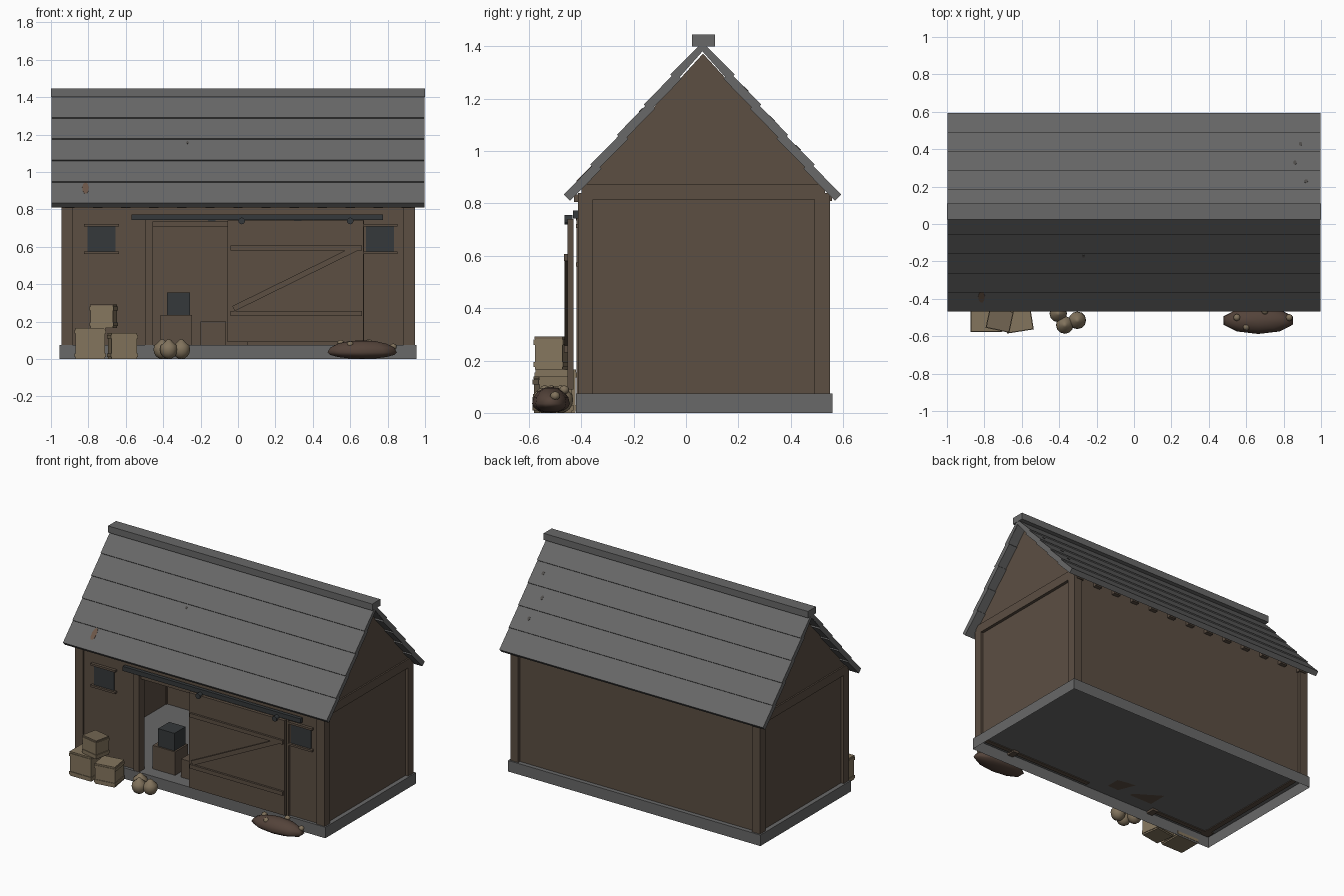
import bpy, bmesh, math
from mathutils import Matrix, Vector

if "Cube" in bpy.data.objects:
    bpy.data.objects.remove(bpy.data.objects["Cube"])


def material(name, rgb):
    m = bpy.data.materials.new(name)
    m.diffuse_color = (*rgb, 1)
    m.use_nodes = True
    m.node_tree.nodes["Principled BSDF"].inputs["Base Color"].default_value = m.diffuse_color
    return m


GREY = material("grey slate and stone", (0.138, 0.138, 0.138))
WOOD = material("brown timber", (0.106, 0.077, 0.055))
IRON = material("dark iron", (0.035, 0.04, 0.043))
TAN = material("tan crate wood", (0.23, 0.178, 0.11))
OLD = material("old crate wood", (0.17, 0.13, 0.085))
CLOTH = material("sack cloth", (0.22, 0.17, 0.108))
EARTH = material("dark earth", (0.088, 0.056, 0.042))
RUST = material("rust stain", (0.15, 0.095, 0.065))
MOSS = material("dark stain", (0.08, 0.075, 0.07))

CY = 0.065                      # y of the ridge line


def finish(name, bm, mat, smooth=False):
    bmesh.ops.recalc_face_normals(bm, faces=bm.faces)
    me = bpy.data.meshes.new(name)
    bm.to_mesh(me)
    bm.free()
    me.materials.append(mat)
    for p in me.polygons:
        p.use_smooth = smooth
    ob = bpy.data.objects.new(name, me)
    bpy.context.collection.objects.link(ob)
    return ob


def box(name, x, y, z, mat, rot=0, axis='Z', open_bottom=False):
    """Box from three (low, high) ranges, turned about its own centre."""
    c = Vector([(a + b) / 2 for a, b in (x, y, z)])
    s = [b - a for a, b in (x, y, z)]
    bm = bmesh.new()
    bmesh.ops.create_cube(bm, size=1, matrix=Matrix.Translation(c)
                          @ Matrix.Rotation(rot, 4, axis) @ Matrix.Diagonal((*s, 1)))
    if open_bottom:
        bm.normal_update()
        low = [f for f in bm.faces if f.normal.z < -0.9]
        bmesh.ops.delete(bm, geom=low, context='FACES_ONLY')
    return finish(name, bm, mat)


def prism(name, pts, x0, x1, mat):
    """Extrude a (y, z) outline along x."""
    bm = bmesh.new()
    f = bm.faces.new([bm.verts.new((x0, y, z)) for y, z in pts])
    bmesh.ops.duplicate(bm, geom=[f])
    ext = bmesh.ops.extrude_face_region(bm, geom=[f])["geom"]
    bmesh.ops.translate(bm, vec=(x1 - x0, 0, 0),
                        verts=[v for v in ext if isinstance(v, bmesh.types.BMVert)])
    bmesh.ops.remove_doubles(bm, verts=bm.verts, dist=1e-5)
    return finish(name, bm, mat)


def ball(name, c, s, mat, seg=12, rings=8, pinch=False, flat=1.0):
    bm = bmesh.new()
    bmesh.ops.create_uvsphere(bm, u_segments=seg, v_segments=rings, radius=1)
    for v in bm.verts:
        if pinch and v.co.z > 0.5:          # tied neck of a sack
            v.co.x *= 0.65
            v.co.y *= 0.65
        if v.co.z < 0:                      # settled underside
            v.co.z *= flat
        v.co = Vector((v.co.x * s[0], v.co.y * s[1], v.co.z * s[2])) + Vector(c)
    return finish(name, bm, mat, True)


# foundation, open underneath, also the floor inside
box("foundation", (-0.955, 0.955), (-0.42, 0.56), (0, 0.075), GREY, open_bottom=True)

# corner posts, side walls and gables
for sx, side in ((-1, "left"), (1, "right")):
    xr = lambda a, b: tuple(sorted((sx * a, sx * b)))
    box(side + "_front_post", xr(0.885, 0.945), (-0.413, -0.355), (0.07, 0.84), WOOD)
    box(side + "_back_post", xr(0.885, 0.945), (0.49, 0.55), (0.07, 0.84), WOOD)
    box(side + "_wall", xr(0.89, 0.925), (-0.39, 0.52), (0.07, 0.84), WOOD)
    box(side + "_tie_beam", xr(0.885, 0.945), (-0.40, 0.53), (0.815, 0.875), WOOD)
    prism(side + "_gable", [(CY - 0.465, 0.865), (CY + 0.465, 0.865), (CY, 1.372)],
          sx * 0.90, sx * 0.935, WOOD)

# back wall and front wall around the doorway
box("back_wall", (-0.9, 0.9), (0.50, 0.53), (0.07, 0.85), WOOD)
box("front_wall_left", (-0.9, -0.455), (-0.40, -0.37), (0.07, 0.85), WOOD)
box("front_wall_right", (0.05, 0.9), (-0.40, -0.37), (0.07, 0.85), WOOD)
box("front_wall_top", (-0.46, 0.06), (-0.40, -0.37), (0.705, 0.85), WOOD)
box("door_post_left", (-0.497, -0.455), (-0.418, -0.36), (0.06, 0.745), WOOD)
box("door_post_right", (0.632, 0.674), (-0.418, -0.36), (0.06, 0.745), WOOD)
box("door_header", (-0.455, 0.632), (-0.412, -0.36), (0.735, 0.768), WOOD)

# rafter ends under both eaves
for i in range(13):
    x = -0.9 + i * 0.15
    box("front_rafter_end", (x - 0.025, x + 0.025), (-0.427, -0.39), (0.806, 0.835), WOOD)
    box("back_rafter_end", (x - 0.025, x + 0.025), (0.52, 0.557), (0.81, 0.835), WOOD)

# roof: five overlapping rows of boards on each slope, over a thin deck
A = math.radians(45.5)
ROW_D, ROW_Z = 0.1018, 0.1145


def row_start(k):
    return 0.53 - ROW_D * k, 0.834 + ROW_Z * k


for s, side in ((-1, "front"), (1, "back")):
    for k in range(5):
        d, z = row_start(k)
        n, t = 0.172, 0.034
        up = (-math.cos(A), math.sin(A))
        inn = (-math.sin(A), -math.cos(A))
        pts = [(d, z), (d + up[0] * n, z + up[1] * n),
               (d + up[0] * n + inn[0] * t, z + up[1] * n + inn[1] * t),
               (d + inn[0] * t, z + inn[1] * t)]
        if k == 4:                          # stop at the ridge
            pts[1:3] = [(0.0, z + d * math.tan(A)), (0.0, 1.385)]
        prism(f"{side}_roof_row", [(CY - 0.002 + s * a, b) for a, b in pts],
              -0.998, 0.998, GREY)
    deck = [(0.505, 0.811), (0.515, 0.825), (0, 1.395), (0, 1.381)]
    prism(f"{side}_roof_deck", [(CY - 0.002 + s * a, b) for a, b in deck],
          -0.996, 0.996, GREY)
box("ridge_cap", (-1, 1), (0.023, 0.11), (1.40, 1.445), GREY)

# stains on the roof boards
for x, d, s, r, l, m in ((-0.815, 0.453, -1, 0.018, 0.042, RUST),
                         (-0.27, 0.235, -1, 0.007, 0.01, MOSS),
                         (0.86, 0.265, 1, 0.009, 0.016, MOSS),
                         (0.89, 0.365, 1, 0.009, 0.014, MOSS),
                         (0.92, 0.165, 1, 0.01, 0.014, MOSS)):
    k = int((0.53 - d) / ROW_D)
    d0, z0 = row_start(k)
    bm = bmesh.new()
    bmesh.ops.create_cone(bm, cap_ends=True, segments=9, radius1=1, radius2=1, depth=0.004,
                          matrix=Matrix.Translation((x, CY - 0.002 + s * d,
                                                     z0 + (d0 - d) * math.tan(A)))
                          @ Matrix.Rotation(-s * A, 4, 'X') @ Matrix.Diagonal((r, l, 1, 1)))
    finish("roof_stain", bm, m)

# windows with head and sill boards
for a, b in ((-0.805, -0.655), (0.685, 0.835)):
    box("window_pane", (a, b), (-0.406, -0.397), (0.572, 0.712), IRON)
    for z in (0.707, 0.56):
        box("window_board", (a - 0.018, b + 0.018), (-0.42, -0.395), (z, z + 0.014), WOOD)

# sliding door with Z brace
box("door", (-0.055, 0.67), (-0.452, -0.43), (0.09, 0.74), WOOD)
for z0, z1 in ((0.58, 0.607), (0.23, 0.257)):
    box("door_rail", (-0.04, 0.663), (-0.466, -0.45), (z0, z1), WOOD)
box("door_brace", (-0.062, 0.672), (-0.465, -0.45), (0.416, 0.446), WOOD,
    -math.atan2(0.315, 0.64), 'Y')

# track, brackets and rollers
box("door_track", (-0.57, 0.775), (-0.432, -0.408), (0.742, 0.773), IRON)
for x in (-0.14, 0.32):
    box("track_bracket", (x - 0.02, x + 0.02), (-0.42, -0.39), (0.735, 0.765), IRON)
for x in (0.02, 0.6):
    bm = bmesh.new()
    bmesh.ops.create_cone(bm, cap_ends=True, segments=12, radius1=0.018, radius2=0.018,
                          depth=0.03, matrix=Matrix.Translation((x, -0.449, 0.738))
                          @ Matrix.Rotation(math.pi / 2, 4, 'X'))
    finish("door_roller", bm, IRON)

# goods inside the doorway
box("inside_chest", (-0.415, -0.245), (-0.33, -0.19), (0.075, 0.235), WOOD)
box("inside_iron_box", (-0.38, -0.257), (-0.32, -0.20), (0.235, 0.355), IRON)
box("inside_small_chest", (-0.2, -0.065), (-0.33, -0.21), (0.075, 0.2), WOOD)


# crates outside: body with a top and a bottom band
def crate(cx, cy, z, w, d, h, rot, mat):
    r = math.radians(rot)
    parts = (("crate_body", 0.004, 0, h, TAN),
             ("crate_lower_band", 0, 0.01, 0.03, TAN),
             ("crate_upper_band", 0, h - 0.03, h - 0.01, TAN),
             ("crate_lid", 0.003, h - 0.008, h + 0.001, mat))
    for name, i, a, b, m in parts:
        box(name, (cx - w / 2 + i, cx + w / 2 - i), (cy - d / 2 + i, cy + d / 2 - i),
            (z + a, z + b), m, r)


crate(-0.79, -0.498, 0, 0.168, 0.16, 0.165, 0, TAN)
crate(-0.618, -0.508, 0, 0.145, 0.135, 0.138, 9, TAN)
crate(-0.718, -0.512, 0.165, 0.13, 0.115, 0.125, -12, OLD)

# three tied sacks
for x, y in ((-0.405, -0.478), (-0.37, -0.54), (-0.303, -0.515)):
    ball("sack", (x, y, 0.05), (0.047, 0.047, 0.056), CLOTH, pinch=True, flat=0.9)

# earth mound with a few roots on top
ball("earth_mound", (0.664, -0.516, 0.035), (0.195, 0.072, 0.065), EARTH, 10, 8, flat=0.53)
for x, y, z in ((0.55, -0.50, 0.085), (0.70, -0.465, 0.088), (0.83, -0.50, 0.065),
                (0.60, -0.55, 0.078)):
    ball("root", (x, y, z), (0.019, 0.019, 0.017), CLOTH, 8, 6)
